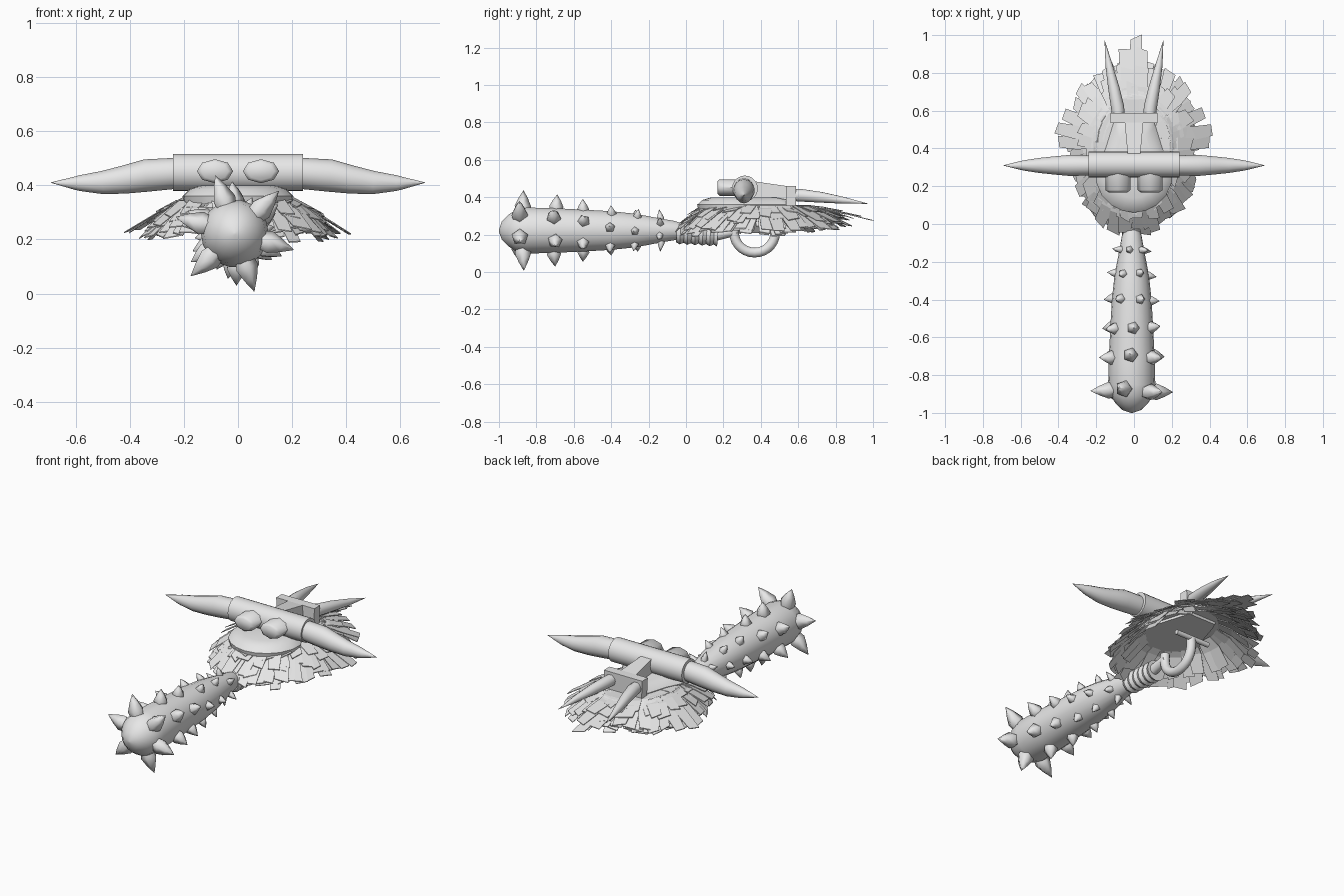
import bpy, bmesh, math, random
from mathutils import Vector

if "Cube" in bpy.data.objects:
    bpy.data.objects.remove(bpy.data.objects["Cube"])

random.seed(4)
grey = bpy.data.materials.new("plain grey")
grey.diffuse_color = (0.8, 0.8, 0.8, 1)
grey.use_nodes = True
grey.node_tree.nodes["Principled BSDF"].inputs["Base Color"].default_value = grey.diffuse_color


def finish(bm, name, angle=40):
    bmesh.ops.recalc_face_normals(bm, faces=bm.faces)
    me = bpy.data.meshes.new(name)
    bm.to_mesh(me)
    bm.free()
    me.materials.append(grey)
    if angle:
        me.shade_smooth()
        me.set_sharp_from_angle(angle=math.radians(angle))
    ob = bpy.data.objects.new(name, me)
    bpy.context.collection.objects.link(ob)
    return ob


def bridge(bm, rings, caps=True):
    """Skin a list of equal-length vertex rings."""
    n = len(rings[0])
    for a, b in zip(rings, rings[1:]):
        for i in range(n):
            j = (i + 1) % n
            bm.faces.new((a[i], a[j], b[j], b[i]))
    if caps:
        bm.faces.new(rings[0])
        bm.faces.new(rings[-1])


def loft(bm, path, radii, sides, squash=1.0):
    """Round tube along a path with a radius at each point."""
    path = [Vector(p) for p in path]
    rings = []
    main = (path[-1] - path[0]).normalized()
    ref = Vector((1, 0, 0)) if abs(main.x) < 0.9 else Vector((0, 0, 1))
    for k, p in enumerate(path):
        t = (path[min(k + 1, len(path) - 1)] - path[max(k - 1, 0)]).normalized()
        u = (ref - t * ref.dot(t)).normalized()
        v = t.cross(u)
        rings.append([bm.verts.new(p + radii[k] * (u * math.cos(a) + v * math.sin(a) * squash))
                      for a in (2 * math.pi * i / sides for i in range(sides))])
    bridge(bm, rings)


def tube(name, path, radii, sides=16, squash=1.0, angle=40):
    bm = bmesh.new()
    loft(bm, path, radii, sides, squash)
    return finish(bm, name, angle)


def prism(bm, outline, levels):
    """Stack an xy outline at (z, scale) levels, scaled about its centre."""
    c = sum((Vector(p) for p in outline), Vector((0, 0))) / len(outline)
    bridge(bm, [[bm.verts.new((c.x + (x - c.x) * s, c.y + (y - c.y) * s, z)) for x, y in outline]
                for z, s in levels])


def mirror_outline(half):
    return half + [(-x, y) for x, y in reversed(half) if x > 0]


# Club body
CX, CZ = -0.012, 0.222
club = [(-1.0, 0.005), (-0.985, 0.05), (-0.95, 0.085), (-0.91, 0.113), (-0.85, 0.125), (-0.7, 0.121),
        (-0.54, 0.113), (-0.4, 0.105), (-0.27, 0.091), (-0.13, 0.064), (-0.06, 0.052), (-0.03, 0.042)]
tube("club", [(CX, y, CZ) for y, r in club], [r for y, r in club], 18, angle=50)

# Rows of club spikes: y, tip distance, base size, first angle
bm = bmesh.new()
for y, reach, size, start in [(-0.88, 0.226, 0.046, -14), (-0.7, 0.192, 0.04, 32), (-0.55, 0.168, 0.034, 24),
                              (-0.4, 0.148, 0.028, 6), (-0.27, 0.13, 0.024, 0), (-0.13, 0.114, 0.021, 38)]:
    body = min(club, key=lambda p: abs(p[0] - y))[1]
    for k in range(6):
        a = math.radians(start + 60 * k + random.uniform(-3, 3))
        d = Vector((math.cos(a), 0, math.sin(a)))
        yy = y + random.uniform(-0.01, 0.01)
        base = Vector((CX, yy, CZ)) + d * (body - 0.02)
        tip = Vector((CX, yy + random.uniform(-0.01, 0.01), CZ)) + d * reach
        loft(bm, [base.lerp(tip, f) for f in (0, 0.3, 0.65, 1)],
             [size * 0.8, size, size * 0.58, 0.001], 5)
finish(bm, "club_spikes", 75)

# Ribbed grip between the club and the shield
grip = [(-0.05 + 0.02 * i, 0.06 if i % 2 else 0.05) for i in range(12)]
tube("grip", [(CX, y, 0.208 - 0.06 * (y + 0.03)) for y, r in grip], [r for y, r in grip], 12)
tube("grip_rod", [(0, 0.15, 0.195), (0, 0.27, 0.22)], [0.03, 0.025], 12)

# Curved carrying handle below the shield, hung from a cross rod
arc = [math.radians(180 + 180 * i / 14) for i in range(15)]
handle = [(0, 0.367 + 0.11 * math.cos(a), 0.212 + 0.108 * math.sin(a)) for a in arc]
tube("carry_handle", [(0, 0.259, 0.25)] + handle + [(0, 0.475, 0.25)], [0.026] * 17, 12)
tube("handle_cross_rod", [(-0.11, 0.485, 0.25), (0.11, 0.485, 0.25)], [0.014, 0.014], 10)


# Shaggy dome: surface point at angle a and distance t from the middle
def dome(a, t, lift=0.0):
    s = math.sin(a)
    edge = 0.27 + 0.045 * max(0, s) ** 2
    start = 0.58 + 0.15 * max(0, -s) ** 2
    drop = max(0, (t - start) / (1 - start))
    return Vector((0.35 * t * math.cos(a), 0.415 + 0.46 * t * s, 0.356 - (0.356 - edge) * drop + lift))


# Overlapping rows of fur tufts
bm = bmesh.new()


def tuft(a, t0, t1, width, lift):
    side = Vector((-math.sin(a), math.cos(a), 0)) * width
    skew = random.uniform(-0.4, 0.4)
    cut = random.uniform(-0.03, 0.03)
    corners = []
    for t, w in ((t0, 0.7), (t0 * 0.5 + t1 * 0.5, 1.0), (t1, 0.85)):
        f = (t - t0) / (t1 - t0)
        slant = cut if t == t1 else 0
        shift = skew * f
        corners.append((dome(a, t - slant, lift * f) + side * (shift - w),
                        dome(a, t + slant, lift * f) + side * (shift + w)))
    rings = []
    for left, right in corners:
        down = Vector((0, 0, -0.004))
        rings.append([bm.verts.new(p) for p in (left, right, right + down, left + down)])
    bridge(bm, rings)


for t1, count, low, high in [(0.76, 24, -0.005, 0.006), (0.87, 30, -0.025, 0.008), (0.95, 34, -0.05, 0.0),
                             (1.0, 36, -0.06, -0.01), (0.97, 32, -0.08, -0.04), (0.84, 28, -0.1, -0.06)]:
    for i in range(count):
        a = 2 * math.pi * (i + random.uniform(-0.35, 0.35)) / count
        tuft(a, t1 - 0.42, t1 + random.uniform(-0.05, 0.05), random.uniform(0.03, 0.045),
             random.uniform(low, high))
# Longer tufts at the back tip and the two sides
for deg, reach in ((90, 1.25), (83, 1.12), (98, 1.12), (10, 1.19), (170, 1.19), (20, 1.12),
                   (160, 1.12), (2, 1.14), (178, 1.14), (40, 1.06), (140, 1.06)):
    tuft(math.radians(deg), 0.6, reach, 0.036, random.uniform(-0.03, 0))
finish(bm, "fur_tufts", 0)

# Face plate on top
bm = bmesh.new()
prism(bm, mirror_outline([(0, 0.06), (0.06, 0.07), (0.12, 0.1), (0.17, 0.15), (0.2, 0.22), (0.205, 0.29),
                          (0.15, 0.4), (0.11, 0.53), (0.09, 0.58)]),
      [(0.33, 0.97), (0.36, 1), (0.385, 0.88), (0.4, 0.65)])
finish(bm, "face_plate", 40)

# Thin backing sheet that carries the fur
bm = bmesh.new()
rings = [[bm.verts.new(dome(2 * math.pi * i / 32, t, -0.012)) for i in range(32)] for t in (0.2, 0.6, 0.78)]
bridge(bm, rings, caps=False)
bm.faces.new(rings[0])
finish(bm, "fur_backing", 0)

# Brow bar
tube("brow_bar", [(-0.24, 0.315, 0.447), (0.24, 0.315, 0.447)], [0.069, 0.069], 20)

# Side horns, eyes and tusks, in mirrored pairs
horn = [(0.22, 0.445, 0.057), (0.34, 0.436, 0.06), (0.42, 0.421, 0.052), (0.5, 0.41, 0.043),
        (0.585, 0.408, 0.029), (0.605, 0.408, 0.024), (0.69, 0.41, 0.001)]
tusk = [(0.08, 0.55, 0.412, 0.032), (0.087, 0.62, 0.41, 0.035), (0.107, 0.72, 0.4, 0.03),
        (0.132, 0.84, 0.384, 0.019), (0.155, 0.97, 0.366, 0.001)]
for s, word in ((-1, "left"), (1, "right")):
    tube(word + "_horn", [(s * x, 0.31, z) for x, z, r in horn], [r for x, z, r in horn], 14,
         squash=0.95, angle=50)
    tube(word + "_eye", [(s * 0.085, y, 0.452) for y in (0.168, 0.18, 0.3)],
         [0.05, 0.067, 0.067], 8, squash=0.66, angle=60)
    tube(word + "_tusk", [(s * x, y, z) for x, y, z, r in tusk], [r for x, y, z, r in tusk], 10, angle=50)

# Nose ridge widening towards the back, and its cross piece
bm = bmesh.new()
rings = [[bm.verts.new((x * w, y, z)) for x, z in ((-1, 0.35), (1, 0.35), (1, top), (-1, top))]
         for y, w, top in ((0.33, 0.03, 0.49), (0.55, 0.05, 0.458))]
bridge(bm, rings)
finish(bm, "nose_ridge", 0)
bm = bmesh.new()
prism(bm, [(-0.125, 0.535), (0.125, 0.535), (0.125, 0.588), (-0.125, 0.588)], [(0.345, 0.96), (0.46, 1)])
finish(bm, "nose_cross_piece", 0)
